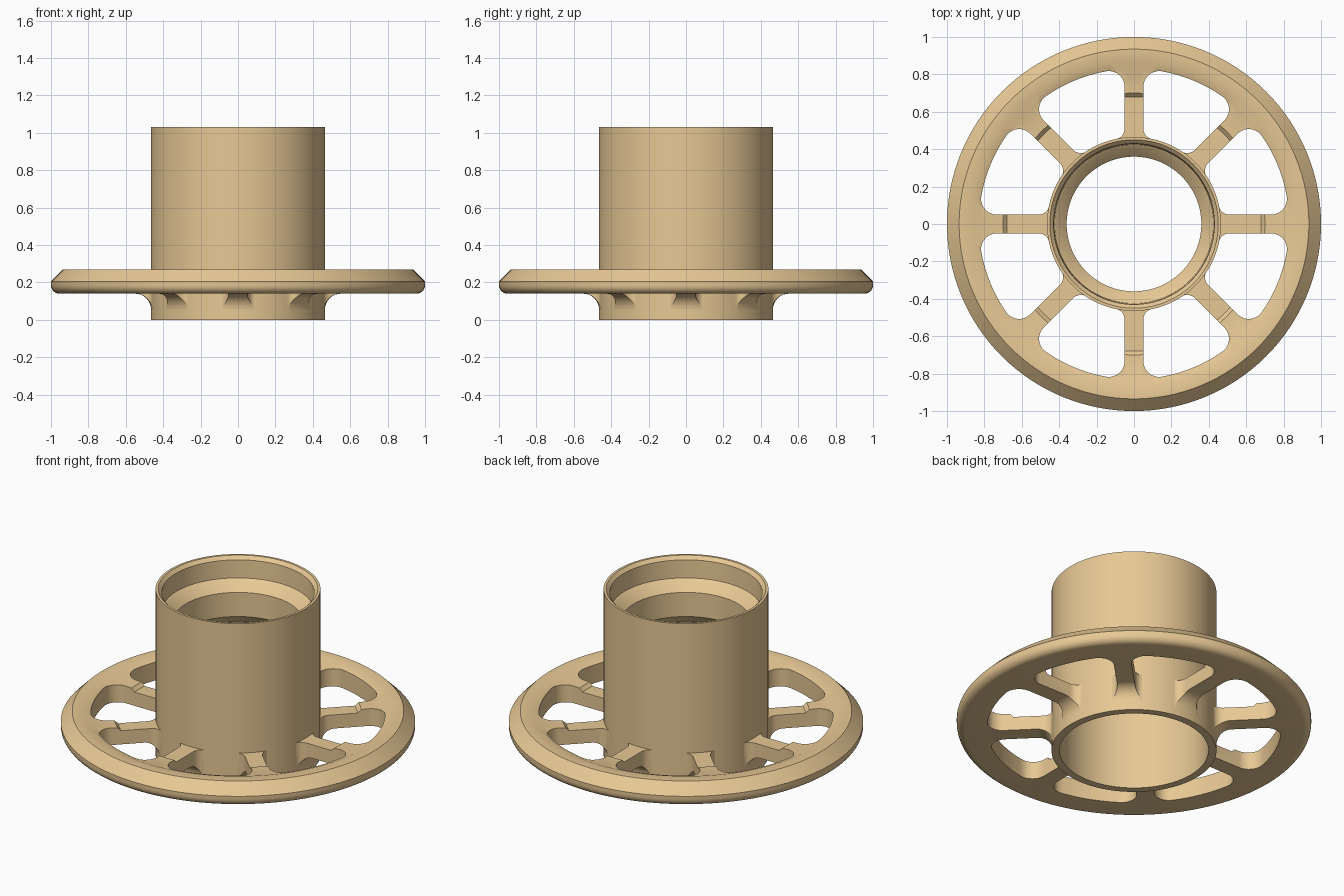
import bpy, bmesh
from math import sin, cos, pi, sqrt, atan2, radians
from mathutils import Matrix, Vector

if "Cube" in bpy.data.objects:
    bpy.data.objects.remove(bpy.data.objects["Cube"])

SEGS = 128


def finish(name, bm):
    bmesh.ops.recalc_face_normals(bm, faces=bm.faces)
    me = bpy.data.meshes.new(name)
    bm.to_mesh(me)
    bm.free()
    ob = bpy.data.objects.new(name, me)
    bpy.context.collection.objects.link(ob)
    return ob


def lathe(name, profile):
    """Revolve a closed (radius, z) profile around z."""
    bm = bmesh.new()
    rings = [[bm.verts.new((r * cos(2 * pi * i / SEGS), r * sin(2 * pi * i / SEGS), z))
              for i in range(SEGS)] for r, z in profile]
    for a, b in zip(rings, rings[1:] + rings[:1]):
        for i in range(SEGS):
            j = (i + 1) % SEGS
            bm.faces.new((a[i], a[j], b[j], b[i]))
    return finish(name, bm)


def arc(cx, cy, r, a0, a1, n):
    return [(cx + r * cos(a0 + (a1 - a0) * i / n), cy + r * sin(a0 + (a1 - a0) * i / n))
            for i in range(n + 1)]


def smooth(ob):
    bpy.ops.object.select_all(action='DESELECT')
    ob.select_set(True)
    bpy.context.view_layer.objects.active = ob
    bpy.ops.object.shade_smooth_by_angle(angle=radians(25))


mat = bpy.data.materials.new("tan")
mat.diffuse_color = (0.80, 0.58, 0.30, 1)
mat.use_nodes = True
mat.node_tree.nodes["Principled BSDF"].inputs["Base Color"].default_value = mat.diffuse_color

# Hub sleeve with bearing seat, inner lip and wide lower bore
hub = lathe("hub_sleeve", [
    (0.465, 0), (0.465, 1.03), (0.45, 1.03), (0.43, 1.01), (0.425, 0.90), (0.41, 0.89),
    (0.36, 0.84), (0.36, 0.69), (0.42, 0.63), (0.42, 0)])

# Wheel plate: chamfered rim, stepped spoke tops, fillet down onto the hub
plate = lathe("spoked_flange",
              [(0.45, 0.225), (0.68, 0.225), (0.70, 0.245), (0.82, 0.25), (0.87, 0.27),
               (0.935, 0.27), (1.0, 0.205), (1.0, 0.185)]
              + arc(0.955, 0.185, 0.045, 0, -pi / 2, 6)[1:]
              + arc(0.55, 0.055, 0.085, pi / 2, pi, 8)
              + [(0.45, 0.05)])

# One window outline between two spokes, mirrored about its centre line
HALF, R_OUT, R_IN, C_OUT, C_IN = 0.05, 0.83, 0.463, 0.085, 0.06
oy = HALF + C_OUT
ox = sqrt((R_OUT - C_OUT) ** 2 - oy ** 2)
iy = HALF + C_IN
ix = sqrt((R_IN + C_IN) ** 2 - iy ** 2)
a_in, a_out, mid = atan2(iy, ix), atan2(oy, ox), pi / 8
half = (arc(0, 0, R_IN, mid, a_in, 5)[:-1]
        + arc(ix, iy, C_IN, pi + a_in, 1.5 * pi, 8)
        + arc(ox, oy, C_OUT, -pi / 2, a_out, 10)
        + arc(0, 0, R_OUT, a_out, mid, 6)[1:])
other = [(x * cos(2 * mid) + y * sin(2 * mid), x * sin(2 * mid) - y * cos(2 * mid))
         for x, y in half]
outline = half + other[-2:0:-1]

# Eight window cutters
bm = bmesh.new()
for k in range(8):
    rot = Matrix.Rotation(k * pi / 4, 4, 'Z')
    low = [bm.verts.new(rot @ Vector((x, y, -0.1))) for x, y in outline]
    top = [bm.verts.new(rot @ Vector((x, y, 0.5))) for x, y in outline]
    bm.faces.new(low[::-1])
    bm.faces.new(top)
    for i in range(len(low)):
        j = (i + 1) % len(low)
        bm.faces.new((low[i], low[j], top[j], top[i]))
cutter = finish("window_cutter", bm)

mod = plate.modifiers.new("windows", 'BOOLEAN')
mod.operation = 'DIFFERENCE'
mod.solver = 'EXACT'
mod.object = cutter
bpy.context.view_layer.objects.active = plate
plate.select_set(True)
bpy.ops.object.modifier_apply(modifier=mod.name)
bpy.data.objects.remove(cutter, do_unlink=True)

for ob in (hub, plate):
    ob.data.materials.clear()
    ob.data.materials.append(mat)
    smooth(ob)
